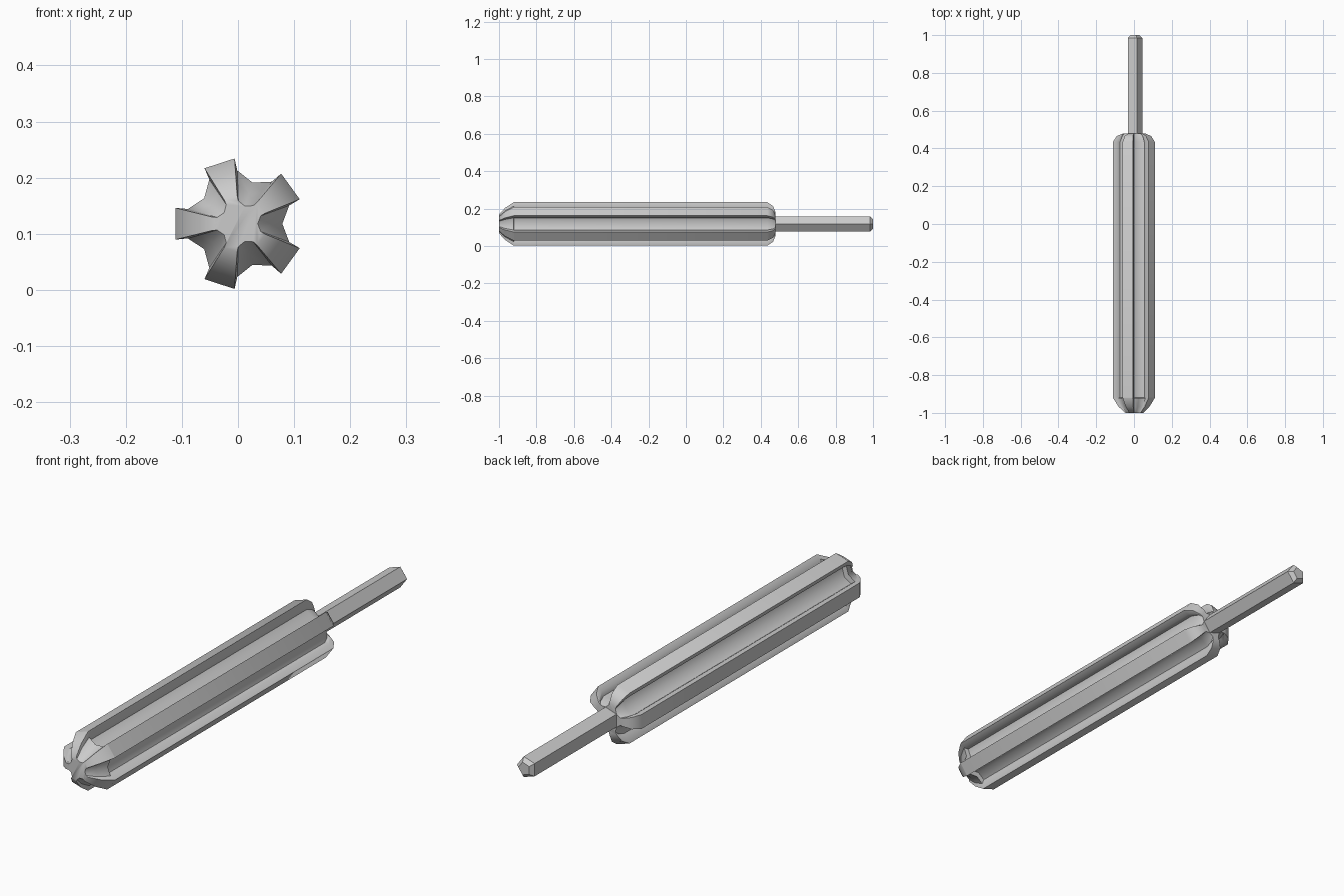
import bpy, bmesh, math

if "Cube" in bpy.data.objects:
    bpy.data.objects.remove(bpy.data.objects["Cube"])

CX, CZ = 0.002, 0.118  # tool axis


def polar(r, deg):
    a = math.radians(deg)
    return r * math.cos(a), r * math.sin(a)


def loft(name, rings2d, smooth_angle=None):
    """Skin a list of (y, outline) rings and close both ends."""
    bm = bmesh.new()
    rings = [[bm.verts.new((CX + x, y, CZ + z)) for x, z in outline]
             for y, outline in rings2d]
    n = len(rings[0])
    for a, b in zip(rings, rings[1:]):
        for i in range(n):
            j = (i + 1) % n
            bm.faces.new((a[i], a[j], b[j], b[i]))
    bm.faces.new(rings[0])
    bm.faces.new(rings[-1])
    bmesh.ops.recalc_face_normals(bm, faces=bm.faces)
    mesh = bpy.data.meshes.new(name)
    bm.to_mesh(mesh)
    bm.free()
    ob = bpy.data.objects.new(name, mesh)
    bpy.context.collection.objects.link(ob)
    if smooth_angle:
        bpy.ops.object.select_all(action='DESELECT')
        ob.select_set(True)
        bpy.context.view_layer.objects.active = ob
        bpy.ops.object.shade_smooth_by_angle(angle=math.radians(smooth_angle))
    return ob


def star(s, sink=0.0):
    """Five square ribs scaled by s; groove floors sunk towards the axis."""
    pts = []
    for k in range(5):
        a = 72 * k
        gx, gz = polar(sink, a)
        pts += [polar(0.1165 * s, a - 22), polar(0.095 * s, a - 20)]
        for r, d in ((0.095, -20), (0.077, 0), (0.095, 20)):
            x, z = polar(r * s, a + d)
            pts.append((x - gx, z - gz))
        pts += [polar(0.095 * s, a + 20), polar(0.1165 * s, a + 22)]
    return pts


def pentagon(r):
    return [polar(r, 72 * k) for k in range(5)]


# Fluted grip: the groove floors sink behind the domed front end
loft("grip",
     [(-1.0, star(0.43)), (-0.967, star(0.74)),
      (-0.921, star(1.0)), (-0.919, star(1.0, 0.02)),
      (0.435, star(1.0, 0.02)), (0.466, star(0.82, 0.014)),
      (0.478, star(0.56))], 46)

# Five-sided shaft with a small chamfered tip
loft("shaft", [(0.44, pentagon(0.0425)), (0.985, pentagon(0.0425)),
               (1.0, pentagon(0.026))])
